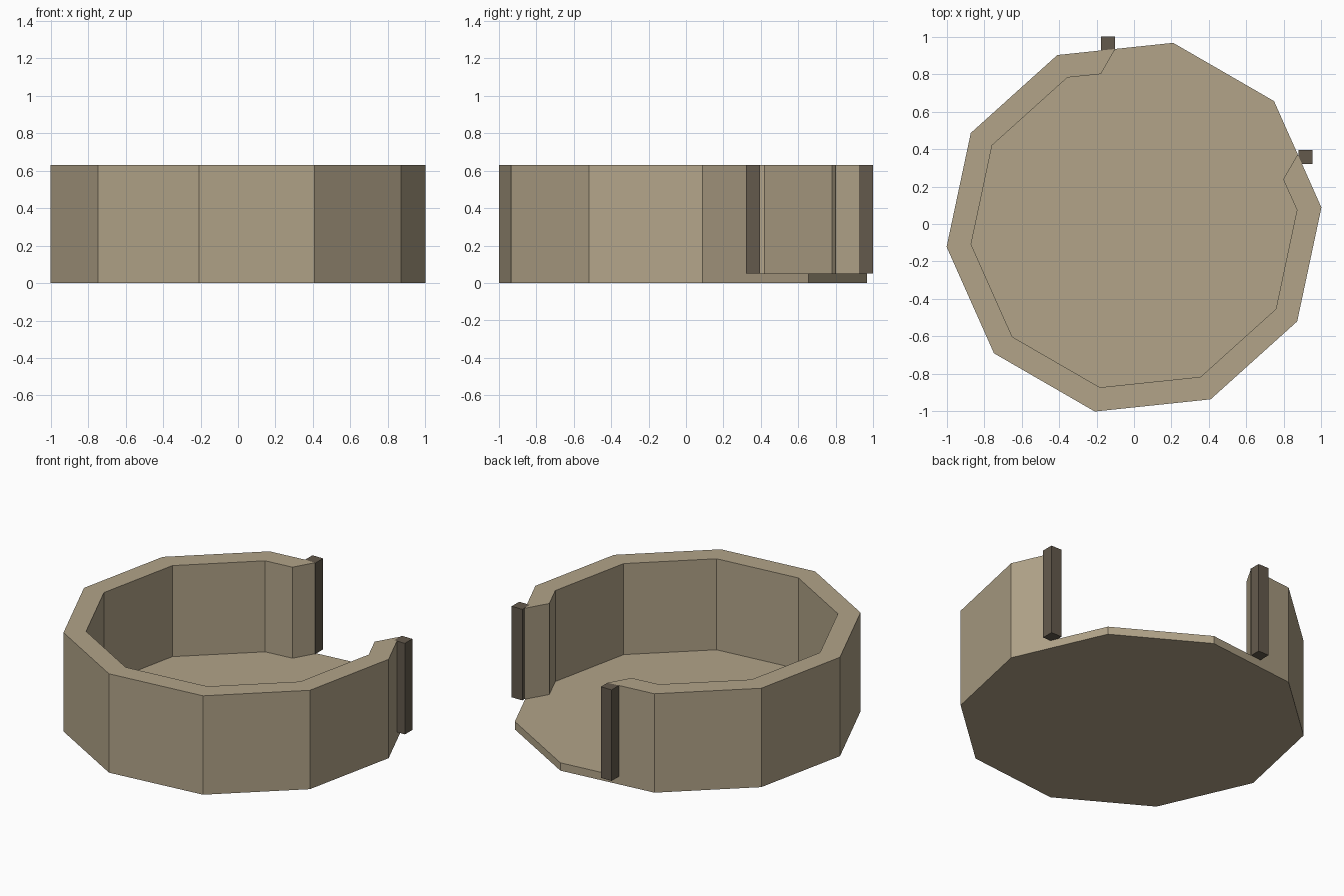
import bpy
import bmesh
from math import radians
from mathutils import Vector

cube = bpy.data.objects.get("Cube")
if cube:
    bpy.data.objects.remove(cube, do_unlink=True)

OUTER, INNER = 1.0055, 0.874
CENTRE = Vector((0, -0.017, 0))
FLOOR, TOP = 0.05, 0.63


def material(name, rgb):
    mat = bpy.data.materials.new(name)
    mat.use_nodes = True
    mat.diffuse_color = (*rgb, 1)
    mat.node_tree.nodes["Principled BSDF"].inputs["Base Color"].default_value = (*rgb, 1)
    return mat


def prism(name, polygons, z0, z1, mat):
    """Extrude a set of adjoining flat polygons from z0 up to z1."""
    bm = bmesh.new()
    for poly in polygons:
        bm.faces.new([bm.verts.new((p.x, p.y, z0)) for p in poly])
    bmesh.ops.remove_doubles(bm, verts=bm.verts, dist=0.0001)
    base = bm.faces[:]
    new = bmesh.ops.extrude_face_region(bm, geom=base, use_keep_orig=True)["geom"]
    top = [v for v in new if isinstance(v, bmesh.types.BMVert)]
    bmesh.ops.translate(bm, verts=top, vec=(0, 0, z1 - z0))
    bmesh.ops.recalc_face_normals(bm, faces=bm.faces)
    mesh = bpy.data.meshes.new(name)
    bm.to_mesh(mesh)
    bm.free()
    mesh.materials.append(mat)
    obj = bpy.data.objects.new(name, mesh)
    bpy.context.scene.collection.objects.link(obj)
    return obj


def corner(radius, i):
    """Corner i of the ten-sided outline, counted clockwise from the right of the gap."""
    a = radians(6 - 36 * i)
    return CENTRE + Vector((radius, 0, 0)) @ Matrix_z(a)


def Matrix_z(angle):
    from mathutils import Matrix
    return Matrix.Rotation(-angle, 3, 'Z')


tan = material("tan_stone", (0.445, 0.371, 0.25))
dark = material("dark_brown", (0.127, 0.102, 0.073))

# Ten-sided floor slab
prism("floor", [[corner(OUTER, i) for i in range(10)]], 0, FLOOR, tan)

# Open wall ring, with slanted ends either side of the doorway
outer = [corner(OUTER, i) for i in range(8)]
inner = [corner(INNER, i) for i in range(8)]
outer = [outer[0].lerp(corner(OUTER, -1), 0.5)] + outer + [outer[7].lerp(corner(OUTER, 8), 0.5)]
inner = [inner[0].lerp(corner(INNER, -1), 1 / 3)] + inner + [inner[7].lerp(corner(INNER, 8), 1 / 3)]
sections = [(outer[i], outer[i + 1], inner[i + 1], inner[i]) for i in range(9)]
prism("wall", sections, FLOOR, TOP, tan)

# Square door posts at the wall ends
for name, x, y in (("left_post", 0.915, 0.357), ("right_post", -0.138, 0.9625)):
    h = 0.0375
    square = [Vector((x + sx * h, y + sy * h, 0)) for sx, sy in ((-1, -1), (1, -1), (1, 1), (-1, 1))]
    prism(name, [square], FLOOR, TOP, dark)
